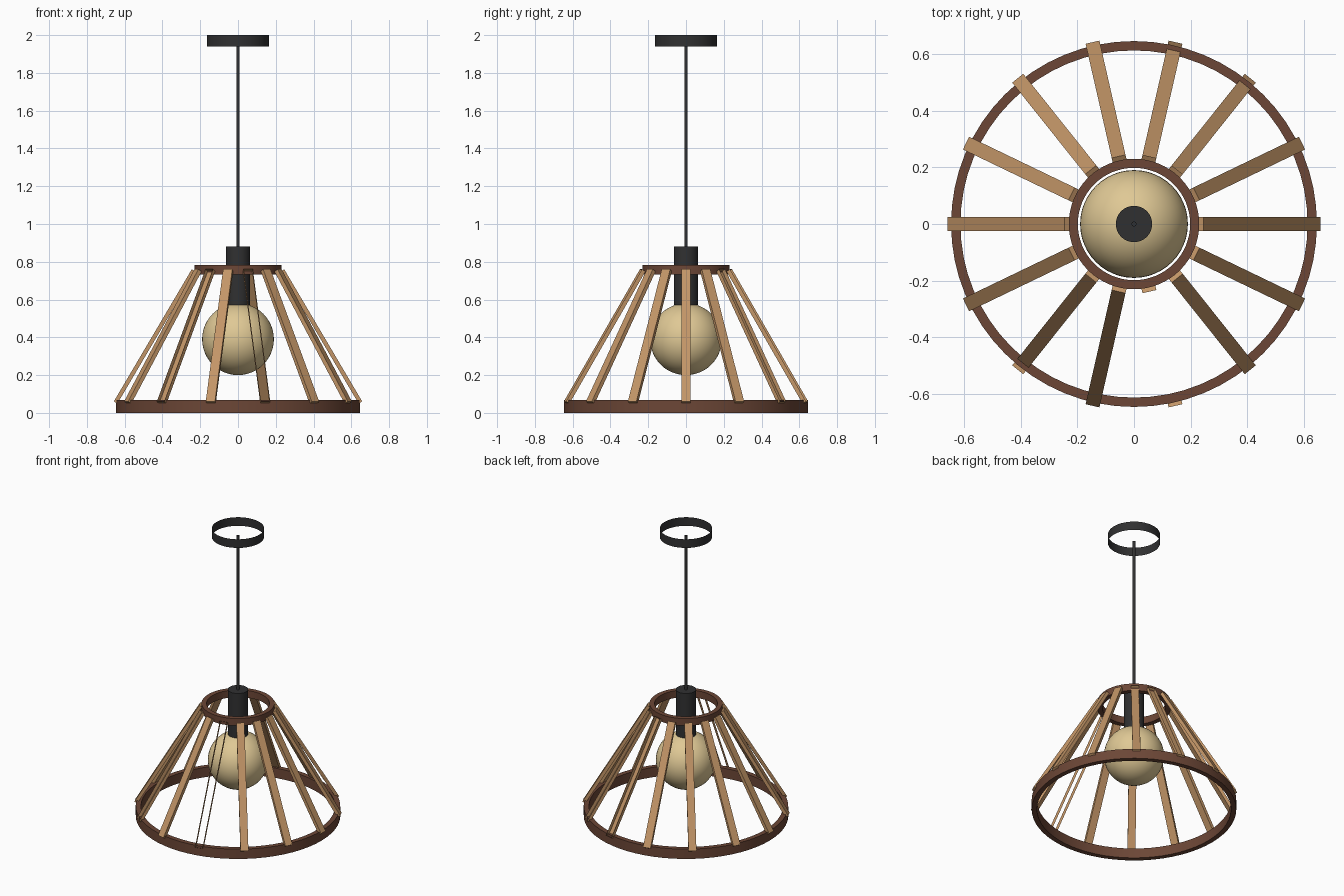
import bpy, bmesh
from math import pi
from mathutils import Matrix, Vector

if "Cube" in bpy.data.objects:
    bpy.data.objects.remove(bpy.data.objects["Cube"])


def material(name, rgb):
    m = bpy.data.materials.new(name)
    m.use_nodes = True
    m.diffuse_color = (*rgb, 1)
    bsdf = m.node_tree.nodes["Principled BSDF"]
    bsdf.inputs["Base Color"].default_value = (*rgb, 1)
    bsdf.inputs["Roughness"].default_value = 0.7
    return m


light_wood = material("light wood", (0.54, 0.30, 0.135))
dark_wood = material("dark wood", (0.15, 0.062, 0.037))
black_metal = material("black metal", (0.03, 0.03, 0.031))
warm_glass = material("warm glass", (0.74, 0.58, 0.30))


def finish(name, bm, mat, smooth=True):
    mesh = bpy.data.meshes.new(name)
    bm.to_mesh(mesh)
    bm.free()
    mesh.materials.append(mat)
    obj = bpy.data.objects.new(name, mesh)
    bpy.context.collection.objects.link(obj)
    if smooth:
        bpy.ops.object.select_all(action="DESELECT")
        obj.select_set(True)
        bpy.context.view_layer.objects.active = obj
        bpy.ops.object.shade_smooth_by_angle()
    return obj


def cylinder(name, radius, z0, z1, mat, capped=True, segments=48):
    bm = bmesh.new()
    bmesh.ops.create_cone(bm, cap_ends=capped, segments=segments,
                          radius1=radius, radius2=radius, depth=z1 - z0,
                          matrix=Matrix.Translation((0, 0, (z0 + z1) / 2)))
    return finish(name, bm, mat)


def hoop(name, inner, outer, z0, z1, mat):
    # rectangular section spun around the vertical axis
    bm = bmesh.new()
    corners = ((inner, z0), (outer, z0), (outer, z1), (inner, z1))
    verts = [bm.verts.new((r, 0, z)) for r, z in corners]
    edges = [bm.edges.new((verts[i], verts[(i + 1) % 4])) for i in range(4)]
    bmesh.ops.spin(bm, geom=verts + edges, cent=(0, 0, 0), axis=(0, 0, 1),
                   angle=2 * pi, steps=64, use_merge=True)
    bmesh.ops.remove_doubles(bm, verts=bm.verts, dist=0.0001)
    bmesh.ops.recalc_face_normals(bm, faces=bm.faces)
    return finish(name, bm, mat)


# Ceiling canopy (open band), cord and socket
cylinder("canopy", 0.165, 1.94, 2.0, black_metal, capped=False)
cylinder("cord", 0.009, 0.87, 1.95, black_metal, segments=16)
cylinder("socket", 0.064, 0.57, 0.88, black_metal)

# Globe bulb
globe = bmesh.new()
bmesh.ops.create_uvsphere(globe, u_segments=48, v_segments=24, radius=0.19,
                          matrix=Matrix.Translation((0, 0, 0.39)))
finish("bulb", globe, warm_glass)

# Wooden hoops of the shade
hoop("bottom_hoop", 0.612, 0.645, 0.0, 0.068, dark_wood)
hoop("top_hoop", 0.198, 0.23, 0.733, 0.783, dark_wood)

# Sloping slats; a few are open on the outer or inner broad side
COUNT = 14
OPEN_OUTER = {2, 3, 9, 11}
OPEN_INNER = {11}
top, bottom = Vector((0.235, 0, 0.755)), Vector((0.648, 0, 0.055))
along = (top - bottom).normalized()
side = Vector((0, 1, 0))
outward = side.cross(along)
frame = Matrix((outward, side, along)).transposed().to_4x4()
frame.translation = (top + bottom) / 2
size = Matrix.Diagonal((0.022, 0.05, (top - bottom).length, 1))

for i in range(COUNT):
    bm = bmesh.new()
    bmesh.ops.create_cube(bm, size=1, matrix=size)
    bm.normal_update()
    gone = [f for f in bm.faces
            if (f.normal.x > 0.9 and i in OPEN_OUTER)
            or (f.normal.x < -0.9 and i in OPEN_INNER)]
    bmesh.ops.delete(bm, geom=gone, context="FACES")
    turn = Matrix.Rotation(2 * pi * i / COUNT, 4, "Z")
    bm.transform(turn @ frame)
    finish(f"slat_{i + 1}", bm, light_wood, smooth=False)
